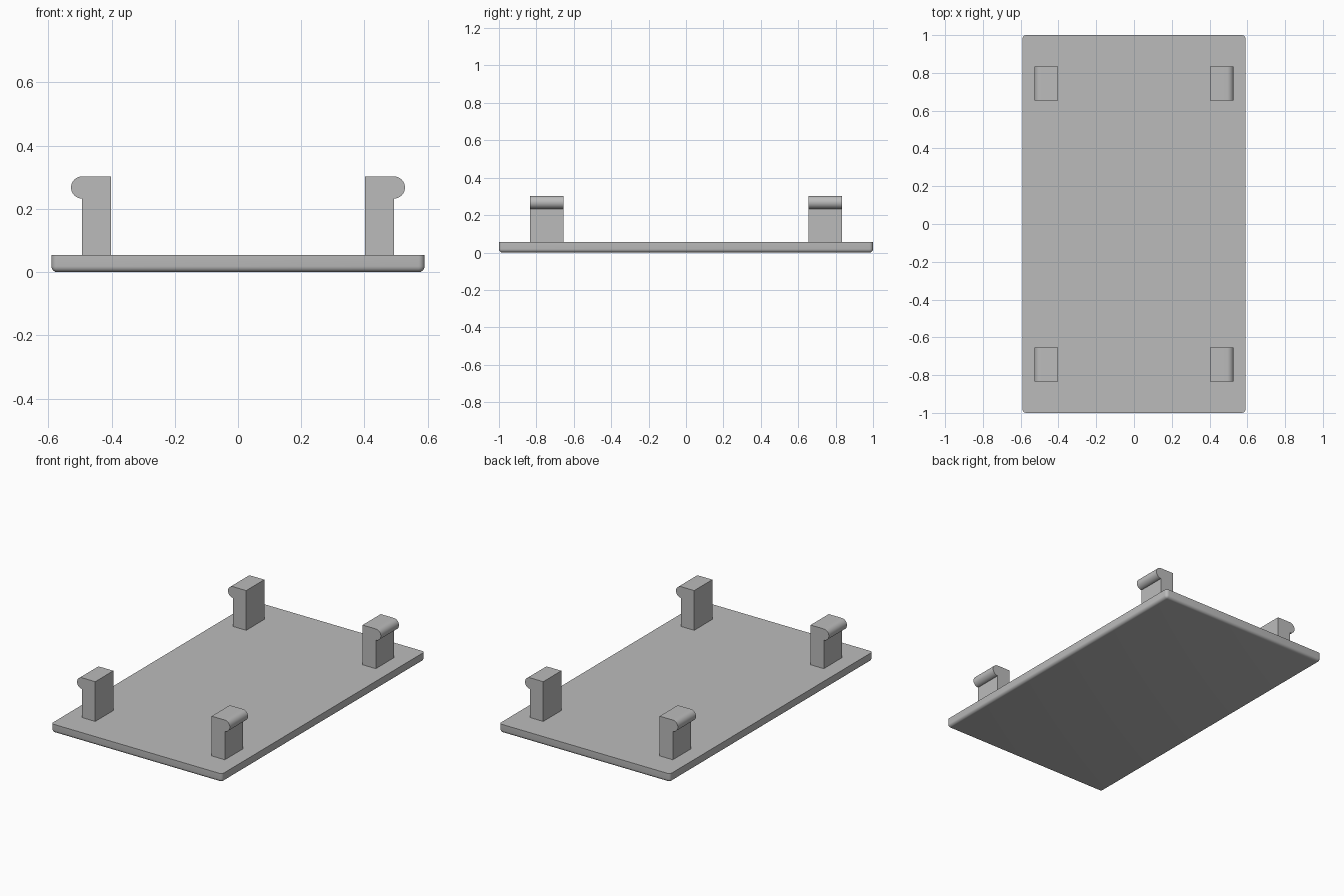
import bpy, bmesh, math

if "Cube" in bpy.data.objects:
    bpy.data.objects.remove(bpy.data.objects["Cube"])

grey = bpy.data.materials.new("plain grey")
grey.diffuse_color = (0.5, 0.5, 0.5, 1)
grey.use_nodes = True
grey.node_tree.nodes["Principled BSDF"].inputs["Base Color"].default_value = grey.diffuse_color

W, L, T = 0.59, 1.0, 0.055       # plate half width, half length, thickness


def finish(bm, name):
    bmesh.ops.recalc_face_normals(bm, faces=bm.faces)
    mesh = bpy.data.meshes.new(name)
    bm.to_mesh(mesh)
    bm.free()
    mesh.materials.append(grey)
    obj = bpy.data.objects.new(name, mesh)
    bpy.context.collection.objects.link(obj)
    bpy.ops.object.select_all(action='DESELECT')
    obj.select_set(True)
    bpy.context.view_layer.objects.active = obj
    bpy.ops.object.shade_smooth_by_angle(angle=math.radians(30))
    return obj


# Cover plate: rounded corners and bottom rim, sharp top rim
bm = bmesh.new()
bmesh.ops.create_cube(bm, size=1)
for v in bm.verts:
    v.co = (v.co.x * 2 * W, v.co.y * 2 * L, (v.co.z + 0.5) * T)
rounded = [e for e in bm.edges if min(v.co.z for v in e.verts) < 0.01]
bmesh.ops.bevel(bm, geom=rounded, offset=0.019, segments=5, profile=0.5,
                affect='EDGES', clamp_overlap=True)
finish(bm, "cover_plate")

# Snap clip profile: upright post with a round bead on the outer side
INNER, OUTER, TOP, R = 0.402, 0.493, 0.303, 0.035
profile = [(INNER, T), (OUTER, T)]
for i in range(17):
    a = -math.pi / 2 + math.pi * i / 16
    profile.append((OUTER + R * math.cos(a), TOP - R + R * math.sin(a)))
profile.append((INNER, TOP))


def clip(name, side, y0, y1):
    bm = bmesh.new()
    face = bm.faces.new([bm.verts.new((side * x, y0, z)) for x, z in profile])
    ext = bmesh.ops.extrude_face_region(bm, geom=[face], use_keep_orig=True)
    for v in ext["geom"]:
        if isinstance(v, bmesh.types.BMVert):
            v.co.y = y1
    finish(bm, name)


# Four clips, mirrored left/right and front/back
for side, sname in ((-1, "left"), (1, "right")):
    for end, ename in ((-1, "front"), (1, "back")):
        clip(f"snap_clip_{ename}_{sname}", side, end * 0.655, end * 0.834)
